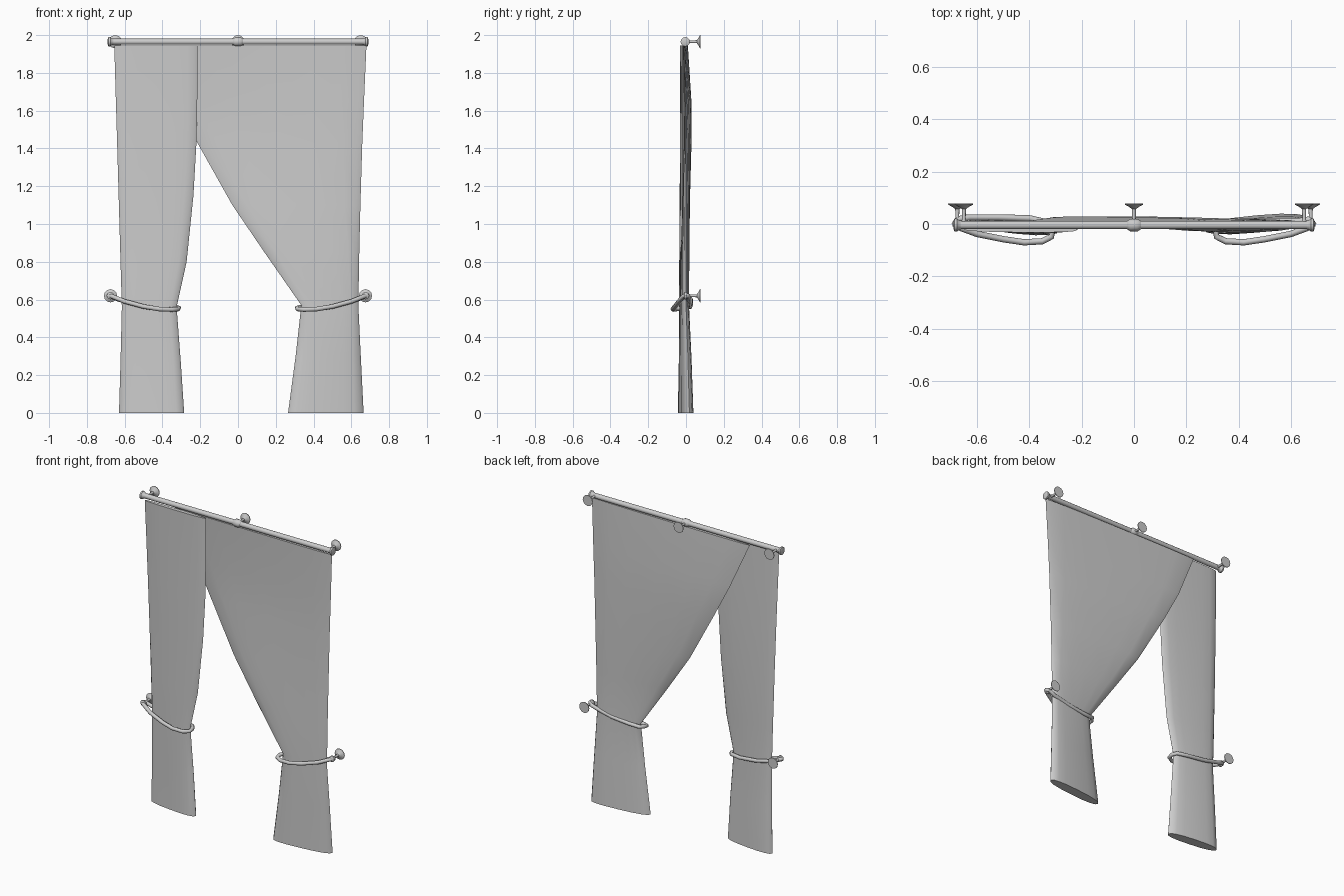
import bpy, bmesh, math
from mathutils import Vector

if "Cube" in bpy.data.objects:
    bpy.data.objects.remove(bpy.data.objects["Cube"], do_unlink=True)

grey = bpy.data.materials.new("plain_grey")
grey.use_nodes = True
colour = (0.6, 0.6, 0.6, 1)
grey.diffuse_color = colour
grey.node_tree.nodes["Principled BSDF"].inputs["Base Color"].default_value = colour


def finish(name, bm, angle=40):
    bmesh.ops.recalc_face_normals(bm, faces=bm.faces)
    mesh = bpy.data.meshes.new(name)
    bm.to_mesh(mesh)
    bm.free()
    mesh.materials.append(grey)
    obj = bpy.data.objects.new(name, mesh)
    bpy.context.collection.objects.link(obj)
    bpy.ops.object.select_all(action="DESELECT")
    obj.select_set(True)
    bpy.context.view_layer.objects.active = obj
    bpy.ops.object.shade_smooth_by_angle(angle=math.radians(angle))
    return obj


def bridge(bm, rings, closed=False):
    """Skin a list of vertex rings, capping the ends unless closed."""
    n = len(rings[0])
    pairs = list(zip(rings, rings[1:]))
    if closed:
        pairs.append((rings[-1], rings[0]))
    else:
        bm.faces.new(rings[0])
        bm.faces.new(rings[-1])
    for a, b in pairs:
        for i in range(n):
            j = (i + 1) % n
            bm.faces.new((a[i], a[j], b[j], b[i]))


def curtain(name, rows, sides=16):
    """Loft flattened sections: height, outer x, inner x, outer y, inner y, half depth."""
    bm = bmesh.new()
    rings = []
    for z, xo, xi, yo, yi, depth in rows:
        ring = []
        for k in range(sides):
            a = 2 * math.pi * k / sides
            c, s = math.cos(a), math.sin(a)
            u = 0.5 + 0.5 * math.copysign(abs(c) ** 0.8, c)
            v = math.copysign(abs(s) ** 0.8, s)
            ring.append(bm.verts.new((xo + (xi - xo) * u, yo + (yi - yo) * u + depth * v, z)))
        rings.append(ring)
    bridge(bm, rings)
    return finish(name, bm, 50)


def turned(name, origin, axis, profile, sides=12):
    """Round part along an axis from (distance, radius) pairs."""
    bm = bmesh.new()
    rot = Vector((0, 0, 1)).rotation_difference(Vector(axis))
    rings = []
    for d, r in profile:
        rings.append([bm.verts.new(Vector(origin) + rot @ Vector((
            r * math.cos(2 * math.pi * k / sides), r * math.sin(2 * math.pi * k / sides), d)))
            for k in range(sides)])
    bridge(bm, rings)
    return finish(name, bm)


def closed_tube(name, points, radius, sides=8):
    bm = bmesh.new()
    pts = [Vector(p) for p in points]
    rings = []
    for i, p in enumerate(pts):
        t = (pts[(i + 1) % len(pts)] - pts[i - 1]).normalized()
        u = Vector((-t.y, t.x, 0)).normalized()
        w = t.cross(u)
        rings.append([bm.verts.new(p + radius * (
            u * math.cos(2 * math.pi * k / sides) + w * math.sin(2 * math.pi * k / sides)))
            for k in range(sides)])
    bridge(bm, rings, closed=True)
    return finish(name, bm, 60)


# Drapes
curtain("right_curtain", [
    (0.0, -0.63, -0.285, 0.015, -0.022, 0.033),
    (0.27, -0.622, -0.303, 0.01, -0.02, 0.028),
    (0.56, -0.615, -0.325, 0.0, -0.022, 0.022),
    (0.8, -0.622, -0.272, 0.0, -0.022, 0.021),
    (1.15, -0.632, -0.236, -0.003, -0.02, 0.019),
    (1.43, -0.64, -0.22, -0.007, -0.02, 0.017),
    (1.7, -0.648, -0.215, -0.012, -0.02, 0.014),
    (1.945, -0.655, -0.215, -0.018, -0.022, 0.012)])
curtain("left_curtain", [
    (0.0, 0.665, 0.265, 0.018, -0.018, 0.033),
    (0.3, 0.65, 0.305, 0.01, -0.018, 0.028),
    (0.57, 0.637, 0.335, 0.0, -0.018, 0.022),
    (0.85, 0.642, 0.14, 0.0, -0.01, 0.022),
    (1.1, 0.648, -0.03, 0.0, 0.002, 0.02),
    (1.43, 0.658, -0.215, -0.002, 0.02, 0.016),
    (1.65, 0.667, -0.33, -0.004, 0.022, 0.013),
    (1.945, 0.68, -0.46, -0.01, 0.004, 0.01)])

# Rod with end caps and centre collar
ROD_Y, ROD_Z = -0.004, 1.965
turned("rod", (-0.67, ROD_Y, ROD_Z), (1, 0, 0), [(0, 0.016), (1.34, 0.016)])
turned("centre_collar", (-0.026, ROD_Y, ROD_Z), (1, 0, 0),
       [(0, 0.016), (0.012, 0.024), (0.04, 0.024), (0.052, 0.016)])

# Wall mount: stalk flaring into a thin round plate
MOUNT = [(0, 0.01), (0.02, 0.007), (0.055, 0.008), (0.064, 0.02), (0.072, 0.035), (0.076, 0.035)]
for label, x in (("right", -0.65), ("centre", 0), ("left", 0.65)):
    turned(label + "_rod_bracket", (x, 0.002, ROD_Z), (0, 1, 0), MOUNT)

for label, s in (("right", -1), ("left", 1)):
    turned(label + "_rod_cap", (s * 0.66, ROD_Y, ROD_Z), (s, 0, 0),
           [(0, 0.016), (0.008, 0.018), (0.016, 0.025), (0.026, 0.025), (0.03, 0.014)])
    # Tieback hook and knob
    turned(label + "_tieback_hook", (s * 0.675, 0.002, 0.62), (0, 1, 0), MOUNT)
    turned(label + "_tieback_knob", (s * 0.675, -0.014, 0.62), (0, 1, 0),
           [(0, 0.01), (0.006, 0.019), (0.016, 0.019), (0.022, 0.009)])
    # Cord looping round the drape
    back = 0.022 if s < 0 else 0.008
    path = [(0.685, 0.004, 0.622), (0.67, -0.012, 0.618), (0.6, -0.038, 0.59),
            (0.5, -0.058, 0.563), (0.42, -0.07, 0.55), (0.35, -0.066, 0.547),
            (0.315, -0.048, 0.55), (0.313, -0.02, 0.556), (0.33, 0.006, 0.56),
            (0.4, back, 0.562), (0.52, back + 0.003, 0.575), (0.63, back + 0.003, 0.6),
            (0.675, 0.018, 0.618)]
    closed_tube(label + "_tieback_cord", [(s * x, y, z) for x, y, z in path], 0.012)
